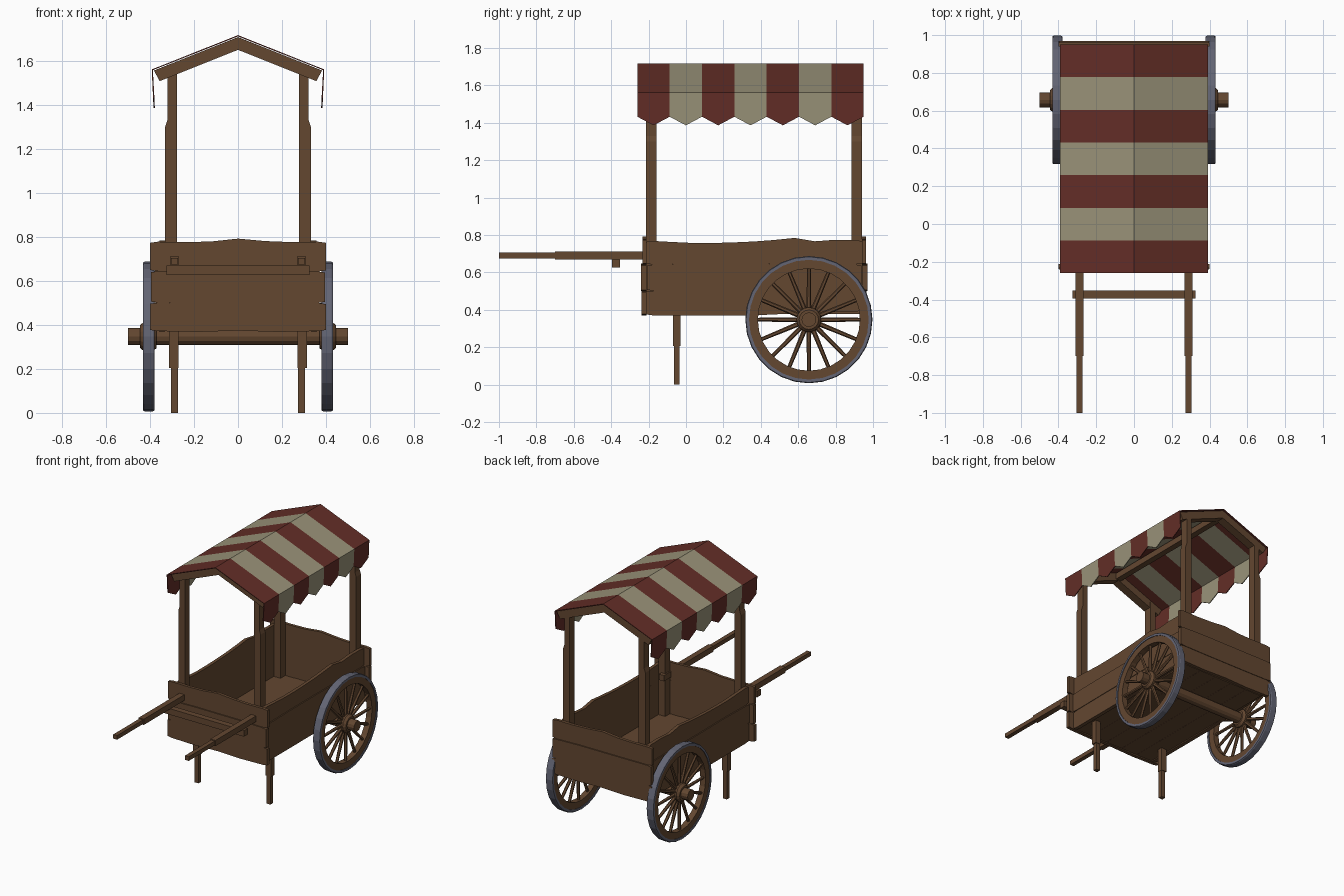
import bpy, bmesh, math, random
from mathutils import Matrix, Vector

if "Cube" in bpy.data.objects:
    bpy.data.objects.remove(bpy.data.objects["Cube"])

random.seed(4)


def material(name, rgb):
    m = bpy.data.materials.new(name)
    m.diffuse_color = (*rgb, 1)
    m.use_nodes = True
    m.node_tree.nodes["Principled BSDF"].inputs["Base Color"].default_value = m.diffuse_color
    return m


WOOD = material("brown wood", (0.125, 0.063, 0.030))
RED = material("red cloth", (0.125, 0.027, 0.020))
CREAM = material("cream cloth", (0.32, 0.29, 0.19))
IRON = material("grey iron", (0.125, 0.130, 0.175))


def finish(name, bm, *mats):
    bmesh.ops.recalc_face_normals(bm, faces=bm.faces)
    me = bpy.data.meshes.new(name)
    bm.to_mesh(me)
    bm.free()
    for m in mats:
        me.materials.append(m)
    ob = bpy.data.objects.new(name, me)
    bpy.context.collection.objects.link(ob)
    return ob


def prism(name, pts, axis, a, b, mat=WOOD):
    """Extrude a (horizontal, z) outline along x or y from a to b."""
    bm = bmesh.new()
    place = (lambda h, z, d: (d, h, z)) if axis == "x" else (lambda h, z, d: (h, d, z))
    f = bm.faces.new([bm.verts.new(place(h, z, a)) for h, z in pts])
    ext = bmesh.ops.extrude_face_region(bm, geom=[f])
    shift = Vector(place(0, 0, b - a))
    for v in ext["geom"]:
        if isinstance(v, bmesh.types.BMVert):
            v.co += shift
    return finish(name, bm, mat)


def box(name, x0, x1, y0, y1, z0, z1, mat=WOOD):
    return prism(name, [(x0, z0), (x1, z0), (x1, z1), (x0, z1)], "y", y0, y1, mat)


def lathe(name, profile, segs, y, z, mat=WOOD):
    """Revolve a closed (x, radius) outline around a line parallel to x."""
    bm = bmesh.new()
    rings = []
    for i in range(segs):
        t = 2 * math.pi * i / segs
        rings.append([bm.verts.new((x, y + r * math.sin(t), z + r * math.cos(t))) for x, r in profile])
    n = len(profile)
    for i in range(segs):
        p, q = rings[i], rings[(i + 1) % segs]
        for j in range(n):
            bm.faces.new((p[j], p[(j + 1) % n], q[(j + 1) % n], q[j]))
    return finish(name, bm, mat)


def plank(name, axis, h0, h1, d0, d1, low, high):
    """Board with worn corners; low and high are edge heights, left to right."""
    notch, cut = 0.035, 0.005

    def edge(zs, sign):
        n = len(zs) - 1
        row = [(h0 + notch + (h1 - h0 - 2 * notch) * i / n, z) for i, z in enumerate(zs)]
        return [(h0, zs[0] - sign * cut)] + row + [(h1, zs[-1] - sign * cut)]
    prism(name, edge(low, -1) + edge(high, 1)[::-1], axis, d0, d1)


def seam(z):
    return [z + random.uniform(-0.004, 0.004) for _ in range(5)]


# Box: three planks on each side
SIDE_LOW = [0.37, 0.37, 0.37, 0.383, 0.39]
SIDE_TOP = [0.768, 0.762, 0.757, 0.757, 0.760, 0.765, 0.773, 0.784, 0.766, 0.774, 0.772]
END_LOW = [0.372, 0.368, 0.374, 0.368, 0.372]
END_TOP = [0.778, 0.776, 0.779, 0.792, 0.781, 0.776, 0.778]


def wall(name, axis, h0, h1, inner, outer, low, top):
    s1, s2 = seam(0.503), seam(0.645)
    step = 0.004 if outer > inner else -0.004
    for i, (lo, hi) in enumerate(((low, s1), (s1, s2), (s2, top))):
        off = (0, step, -step)[i]
        plank(f"{name}_plank_{i + 1}", axis, h0 + 0.004 * (i == 1), h1 - 0.004 * (i == 1),
              inner, outer + off, lo, hi)


wall("front", "y", -0.40, 0.40, -0.212, -0.237, END_LOW, END_TOP)
wall("tailgate", "y", -0.40, 0.40, 0.94, 0.966, [z + 0.012 for z in END_LOW], END_TOP)
for s, side in ((1, "right"), (-1, "left")):
    wall(side + "_wall", "x", -0.213, 0.941, s * 0.332, s * 0.36, SIDE_LOW, SIDE_TOP)

# Floor boards
for i in range(5):
    x = -0.335 + i * 0.134
    box(f"floor_board_{i + 1}", x, x + 0.133, -0.215, 0.942, 0.378, 0.40 + 0.002 * (i % 2))

# Parts mirrored left and right
WY, WZ, R = 0.657, 0.347, 0.340
for s, side in ((1, "right"), (-1, "left")):
    def sx(a, b):
        return sorted((s * a, s * b))

    # Handles: thick shaft and thinner grip
    box(side + "_handle_shaft", *sx(0.268, 0.309), -0.70, -0.13, 0.669, 0.711)
    box(side + "_handle_grip", *sx(0.273, 0.304), -1.0, -0.69, 0.675, 0.705)

    # Legs
    box(side + "_leg_upper", *sx(0.270, 0.313), -0.070, -0.030, 0.205, 0.385)
    box(side + "_leg_lower", *sx(0.273, 0.305), -0.064, -0.034, 0.0, 0.21)

    # Roof posts, slightly worn on the outside near the top
    for y, end in ((-0.213, "front"), (0.885, "back")):
        prob = [(0.278, 0.395), (0.331, 0.395), (0.331, 1.30), (0.321, 1.33), (0.321, 1.56), (0.278, 1.58)]
        prism(f"{side}_{end}_post", [(s * x, z) for x, z in prob], "y", y, y + 0.055)

    # Wheel: iron tyre, wooden rim, hub, spokes
    lathe(side + "_tyre", [(s * x, r) for x, r in
          ((0.379, R - 0.02), (0.379, R - 0.004), (0.386, R), (0.425, R), (0.432, R - 0.004), (0.432, R - 0.02))],
          28, WY, WZ, IRON)
    lathe(side + "_wheel_rim", [(s * x, r) for x, r in
          ((0.384, 0.273), (0.384, R - 0.015), (0.427, R - 0.015), (0.427, 0.273))], 28, WY, WZ)
    lathe(side + "_hub", [(s * x, r) for x, r in
          ((0.370, 0.02), (0.370, 0.052), (0.385, 0.066), (0.428, 0.066), (0.445, 0.052), (0.445, 0.02))],
          16, WY, WZ)
    bm = bmesh.new()
    for i in range(16):
        m = (Matrix.Translation((s * 0.406, WY, WZ)) @ Matrix.Rotation(math.tau * i / 16, 4, "X")
             @ Matrix.Translation((0, 0, 0.168)))
        bmesh.ops.create_cone(bm, cap_ends=True, segments=6, radius1=0.013, radius2=0.010,
                              depth=0.23, matrix=m)
    finish(side + "_spokes", bm, WOOD)

# Axle through both hubs
bm = bmesh.new()
bmesh.ops.create_cone(bm, cap_ends=True, segments=12, radius1=0.039, radius2=0.039, depth=1.0,
                      matrix=Matrix.Translation((0, WY, WZ)) @ Matrix.Rotation(math.pi / 2, 4, "Y"))
finish("axle", bm, WOOD)

# Crossbar under the handles
box("handle_crossbar", -0.325, 0.325, -0.395, -0.352, 0.626, 0.670)

# Roof frame: gable rafters and ridge beam
gable = [(-0.382, 1.556), (0, 1.708), (0.382, 1.556), (0.356, 1.508), (0, 1.650), (-0.356, 1.508)]
for y, end in ((-0.225, "front"), (0.878, "back")):
    prism(end + "_rafters", gable, "y", y, y + 0.062)
box("ridge_beam", -0.022, 0.022, -0.17, 0.885, 1.652, 1.697)

# Striped canopy with pointed valance
bm = bmesh.new()
Y0, Y1, N = -0.26, 0.95, 7
w = (Y1 - Y0) / N
for i in range(N):
    a, b = Y0 + i * w, Y0 + (i + 1) * w
    for s in (-1, 1):
        eave = [bm.verts.new((s * 0.392, y, 1.561)) for y in (a, b)]
        ridge = [bm.verts.new((0, y, 1.717)) for y in (a, b)]
        hem = [bm.verts.new((s * x, y, z)) for x, y, z in
               ((0.386, b, 1.432), (0.384, (a + b) / 2, 1.386), (0.386, a, 1.432))]
        for vs in ((ridge[0], ridge[1], eave[1], eave[0]), (eave[0], eave[1], *hem)):
            bm.faces.new(vs).material_index = i % 2
bmesh.ops.remove_doubles(bm, verts=bm.verts, dist=0.0005)
canopy = finish("canopy", bm, RED, CREAM)
mod = canopy.modifiers.new("cloth thickness", "SOLIDIFY")
mod.thickness = 0.006
mod.offset = -1
